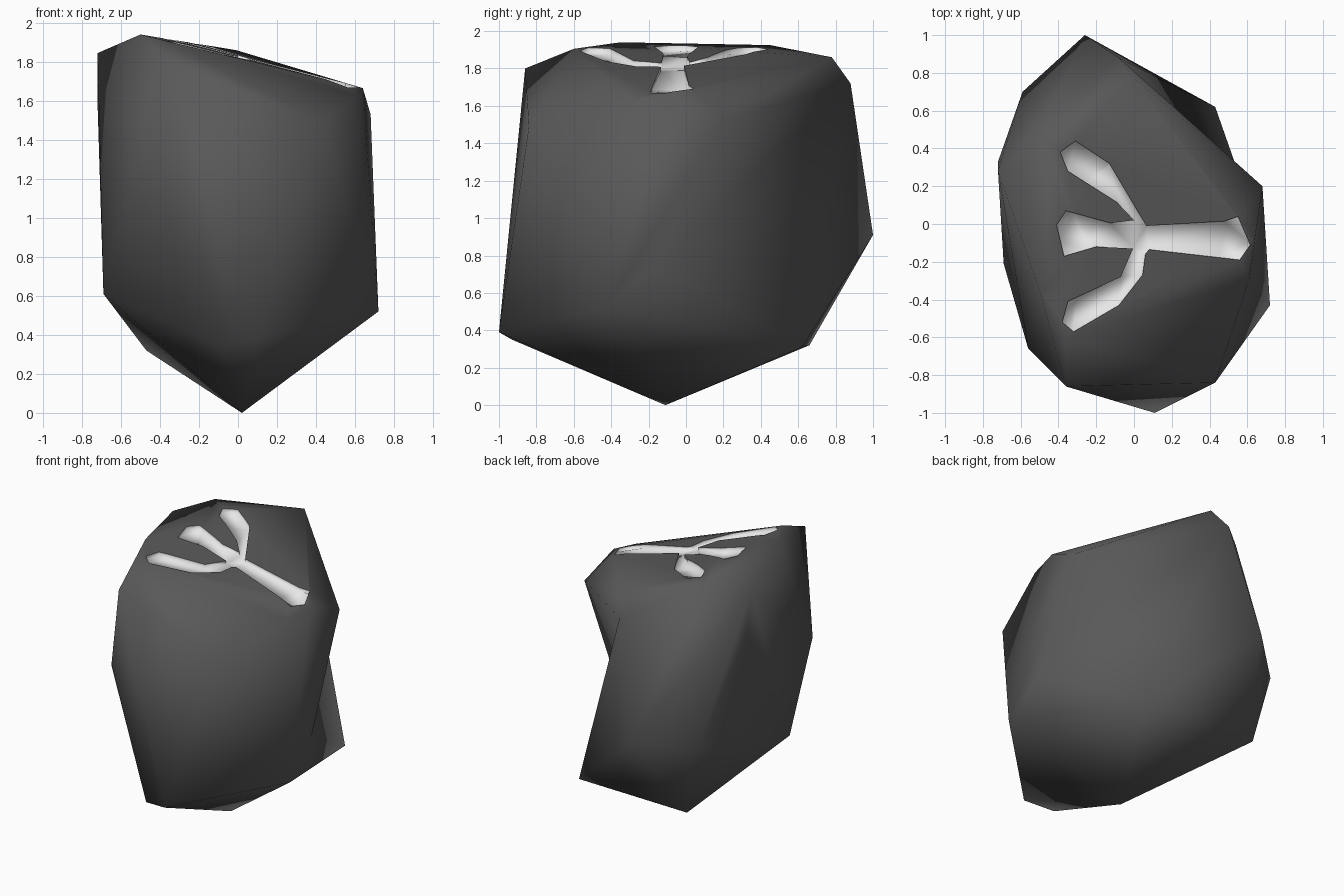
import bpy
import bmesh
from mathutils import Vector

if "Cube" in bpy.data.objects:
    bpy.data.objects.remove(bpy.data.objects["Cube"])


def material(name, value):
    m = bpy.data.materials.new(name)
    m.diffuse_color = (value, value, value, 1)
    m.use_nodes = True
    m.node_tree.nodes["Principled BSDF"].inputs["Base Color"].default_value = m.diffuse_color
    return m


dark = material("dark stone", 0.10)
light = material("pale marking", 0.80)


def add_object(name, bm):
    mesh = bpy.data.meshes.new(name)
    bm.to_mesh(mesh)
    bm.free()
    mesh.materials.append(dark)
    mesh.materials.append(light)
    ob = bpy.data.objects.new(name, mesh)
    bpy.context.collection.objects.link(ob)
    return ob


def boolean(ob, other, operation):
    """Return the boolean of two objects as a bmesh."""
    mod = ob.modifiers.new("cut", 'BOOLEAN')
    mod.operation = operation
    mod.solver = 'EXACT'
    mod.object = other
    bpy.context.view_layer.update()
    ev = ob.evaluated_get(bpy.context.evaluated_depsgraph_get())
    bm = bmesh.new()
    bm.from_mesh(ev.to_mesh())
    ev.to_mesh_clear()
    ob.modifiers.clear()
    bm.normal_update()
    return bm


# Corner points that are needed again for the hollow on the back right
S = (0.68, 0.20, 1.53)    # shoulder
P = (0.43, 0.62, 0.31)    # protruding foot

# Rock: faceted hull around a few corners
corners = [
    S, P,
    (0.02, -0.11, 0.0),
    (0.11, -1.0, 0.39), (-0.09, -0.93, 0.35),
    (0.72, -0.43, 0.52), (0.70, -0.15, 0.75), (-0.47, 0.66, 0.32),
    (-0.69, -0.21, 0.61), (-0.56, -0.66, 1.12),
    (-0.26, 1.0, 0.91), (-0.59, 0.70, 0.83),
    (-0.72, 0.28, 1.845), (-0.72, 0.33, 1.58), (-0.50, 0.45, 1.925),
    (-0.50, -0.35, 1.94), (-0.36, -0.60, 1.905), (-0.36, -0.86, 1.80),
    (-0.01, 0.78, 1.86), (-0.08, 0.88, 1.72),
    (0.64, -0.08, 1.665), (0.61, -0.29, 1.63), (0.43, -0.84, 1.49),
]
bm = bmesh.new()
for c in corners:
    bm.verts.new(c)
bmesh.ops.convex_hull(bm, input=bm.verts[:])
bmesh.ops.delete(bm, geom=[v for v in bm.verts if not v.link_faces], context='VERTS')
bmesh.ops.triangulate(bm, faces=bm.faces[:])
# Turn the shoulder-to-foot edge so a hollow runs across the back right
for e in bm.edges[:]:
    a, b = e.verts
    d1 = (a.co - Vector(S)).length + (b.co - Vector(P)).length
    d2 = (b.co - Vector(S)).length + (a.co - Vector(P)).length
    if min(d1, d2) < 1e-3:
        bmesh.utils.edge_rotate(e, True)
        break
bmesh.ops.recalc_face_normals(bm, faces=bm.faces[:])
rock = add_object("rock", bm)

# Outline of the four-armed marking, seen from the top
outline = [
    (0.065, -0.01), (0.48, 0.015), (0.55, 0.04), (0.615, -0.11), (0.56, -0.19), (0.08, -0.135),
    (0.06, -0.16), (0.045, -0.27), (-0.08, -0.43), (-0.32, -0.57), (-0.38, -0.52),
    (-0.35, -0.41), (-0.07, -0.28), (-0.005, -0.13),
    (-0.20, -0.12), (-0.37, -0.17), (-0.41, -0.005), (-0.36, 0.07), (-0.125, 0.005), (0.0, 0.02),
    (-0.09, 0.115), (-0.35, 0.28), (-0.39, 0.38), (-0.31, 0.44), (-0.13, 0.32),
]


def lift(bm, faces, height):
    """Extrude faces straight up."""
    ext = bmesh.ops.extrude_face_region(bm, geom=faces)
    top = [v for v in ext["geom"] if isinstance(v, bmesh.types.BMVert)]
    bmesh.ops.translate(bm, vec=(0, 0, height), verts=top)


bm = bmesh.new()
lift(bm, [bm.faces.new([bm.verts.new((x, y, 1.3)) for x, y in outline])], 1.0)
bmesh.ops.triangulate(bm, faces=[f for f in bm.faces if len(f.verts) > 4])
bmesh.ops.recalc_face_normals(bm, faces=bm.faces[:])
cutter = add_object("marking_cutter", bm)

# Trim the cutter to the rock's skin, sink it a little and thicken it upwards
bm = boolean(cutter, rock, 'INTERSECT')
bmesh.ops.delete(bm, geom=[f for f in bm.faces if f.normal.z < 0.4], context='FACES')
bmesh.ops.translate(bm, vec=(0, 0, -0.025), verts=bm.verts[:])
bmesh.ops.triangulate(bm, faces=bm.faces[:])
lift(bm, bm.faces[:], 0.1)
bmesh.ops.recalc_face_normals(bm, faces=bm.faces[:])
for f in bm.faces:
    f.material_index = 1
bm.to_mesh(cutter.data)
bm.free()

# Carve the shallow pale groove; its rim stays crisp, all else is smooth
bm = boolean(rock, cutter, 'DIFFERENCE')
for f in bm.faces:
    f.smooth = True
for e in bm.edges:
    e.smooth = len({f.material_index for f in e.link_faces}) == 1
bm.to_mesh(rock.data)
bm.free()
bpy.data.objects.remove(cutter)
